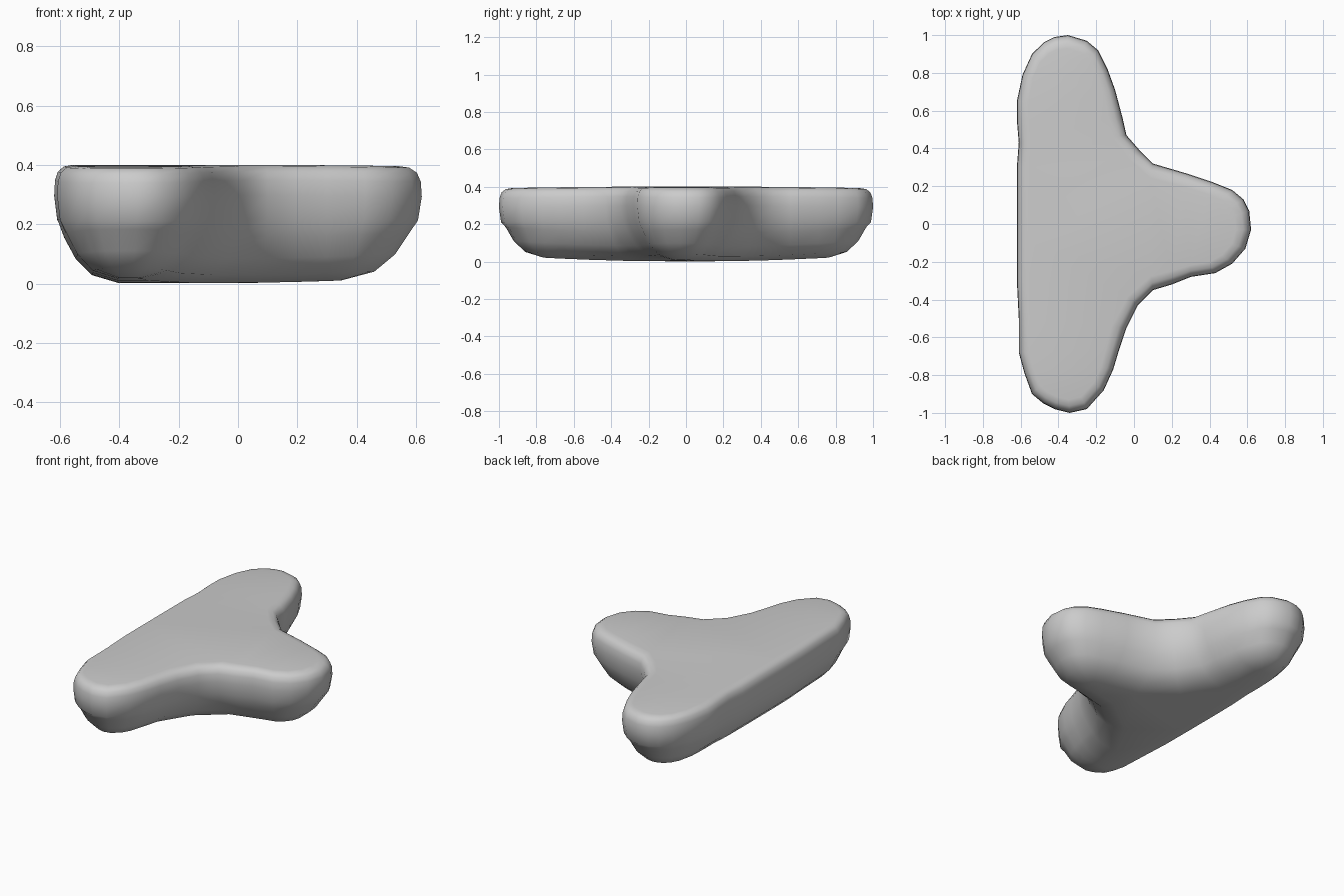
import bpy, bmesh
from mathutils import Vector

default = bpy.data.objects.get("Cube")
if default:
    bpy.data.objects.remove(default, do_unlink=True)

# Plan outline of the three-lobed slab, counter-clockwise from the stem tip
OUTLINE = [
    (.62, -.03), (.61, .07), (.58, .13), (.52, .18), (.42, .22), (.27, .27),
    (.1, .32), (.03, .39), (-.04, .47), (-.06, .56), (-.1, .71), (-.14, .82),
    (-.19, .92), (-.25, .97), (-.35, 1), (-.42, .99), (-.48, .96), (-.54, .9),
    (-.59, .79), (-.62, .65), (-.62, .55), (-.61, .43), (-.62, .3), (-.62, .1),
    (-.62, -.1), (-.62, -.3), (-.61, -.5), (-.61, -.68), (-.58, -.79),
    (-.54, -.9), (-.48, -.95), (-.42, -.98), (-.34, -1), (-.25, -.98),
    (-.16, -.88), (-.11, -.77), (-.08, -.67), (-.04, -.55), (.02, -.43),
    (.1, -.35), (.2, -.32), (.3, -.28), (.43, -.26), (.52, -.21), (.59, -.13)]

# Edge profile: spread from the centre line, height
PROFILE = [(.15, 0), (.5, .025), (.72, .08), (.87, .15), (.96, .22), (1, .3),
           (.99, .35), (.95, .38), (.87, .397), (.75, .402)]

# Centre lines of the crossbar and the stem
BAR = (Vector((-.37, -.72)), Vector((-.37, .72)))
STEM = (Vector((-.2, -.02)), Vector((.3, -.03)))


def nearest(p, line):
    a, b = line
    t = (p - a).dot(b - a) / (b - a).length_squared
    return a.lerp(b, min(1, max(0, t)))


def anchor(p):
    """Centre-line point for an outline point, blended across the junction."""
    points = [nearest(p, line) for line in (BAR, STEM)]
    weights = [(p - q).length ** -6 for q in points]
    return (points[0] * weights[0] + points[1] * weights[1]) / sum(weights)


def build_body(material):
    bm = bmesh.new()
    middle = Vector((-.2, 0))
    rings = []
    for spread, height in PROFILE:
        ring = []
        for xy in OUTLINE:
            p = Vector(xy)
            q = anchor(p).lerp(p, spread)
            # The underside rises and the top dips slightly towards the tips
            bend = (q - middle).length_squared
            z = height + (.035 if height < .2 else -.01) * bend
            ring.append(bm.verts.new((q.x, q.y, z)))
        rings.append(ring)
    count = len(OUTLINE)
    for low, high in zip(rings, rings[1:]):
        for i in range(count):
            j = (i + 1) % count
            bm.faces.new((low[i], low[j], high[j], high[i]))
    caps = [bm.faces.new(rings[0][::-1]), bm.faces.new(rings[-1])]
    bmesh.ops.triangulate(bm, faces=caps)
    bmesh.ops.recalc_face_normals(bm, faces=bm.faces)
    for face in bm.faces:
        face.smooth = True
    mesh = bpy.data.meshes.new("rounded_slab")
    bm.to_mesh(mesh)
    bm.free()
    mesh.materials.append(material)
    body = bpy.data.objects.new("rounded_slab", mesh)
    bpy.context.collection.objects.link(body)


# Plain grey finish
grey = bpy.data.materials.new("plain_grey")
grey.use_nodes = True
colour = (.6, .6, .6, 1)
grey.diffuse_color = colour
grey.node_tree.nodes["Principled BSDF"].inputs["Base Color"].default_value = colour
build_body(grey)
